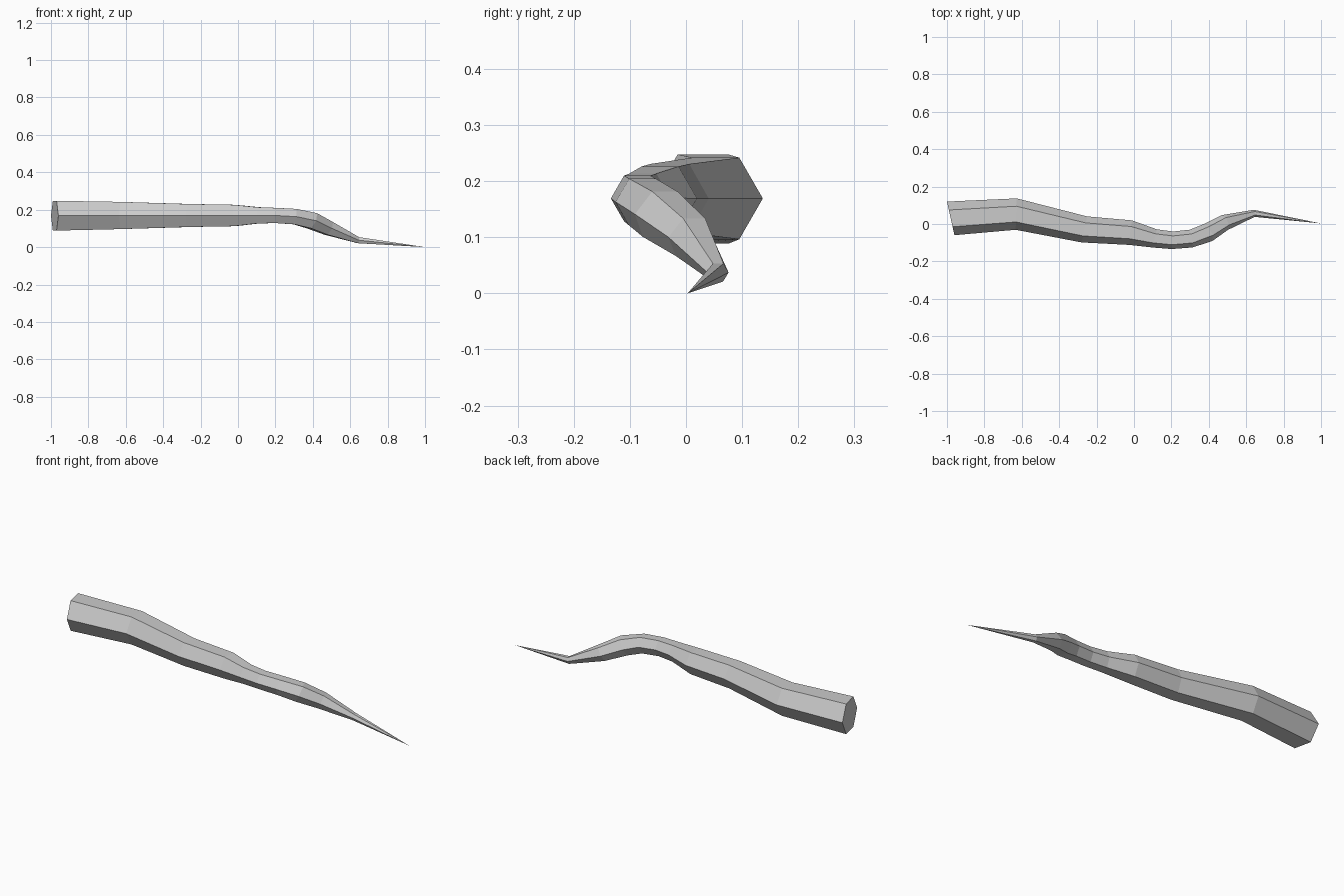
import bpy, bmesh
from math import cos, sin, radians, pi
from mathutils import Vector, Matrix

if "Cube" in bpy.data.objects:
    bpy.data.objects.remove(bpy.data.objects["Cube"])

# Spine stations: x, y, z, radius, yaw (deg), downward pitch (deg)
stations = [
    (-0.98, 0.03, 0.168, 0.092, 12.5, 0),
    (-0.63, 0.053, 0.169, 0.084, -2, 0),
    (-0.265, -0.029, 0.169, 0.071, -12, 0),
    (-0.02, -0.046, 0.169, 0.066, -7, 0),
    (0.11, -0.077, 0.17, 0.050, -14, 0),
    (0.205, -0.087, 0.169, 0.047, -4, 2),
    (0.305, -0.078, 0.163, 0.048, 8, 8),
    (0.395, -0.046, 0.141, 0.051, 28, 24),
    (0.485, 0.008, 0.10, 0.043, 24, 26),
    (0.643, 0.057, 0.037, 0.019, 7, 12),
]
SIDES = 6

bm = bmesh.new()
rings = []
for x, y, z, r, yaw, pitch in stations:
    turn = Matrix.Rotation(radians(yaw), 3, 'Z') @ Matrix.Rotation(radians(pitch), 3, 'Y')
    rings.append([bm.verts.new(Vector((x, y, z)) +
                  turn @ Vector((0, r * cos(2 * pi * i / SIDES), r * sin(2 * pi * i / SIDES))))
                  for i in range(SIDES)])

# Tapering hexagonal body
for a, b in zip(rings, rings[1:]):
    for i in range(SIDES):
        j = (i + 1) % SIDES
        bm.faces.new((a[i], a[j], b[j], b[i]))

# Pointed tip and flat butt end
tip = bm.verts.new((1.0, 0.003, 0.0))
for i in range(SIDES):
    bm.faces.new((rings[-1][i], rings[-1][(i + 1) % SIDES], tip))
bm.faces.new(rings[0])
bmesh.ops.recalc_face_normals(bm, faces=bm.faces)

mesh = bpy.data.meshes.new("tapered_branch")
bm.to_mesh(mesh)
bm.free()
bpy.context.collection.objects.link(bpy.data.objects.new("tapered_branch", mesh))
